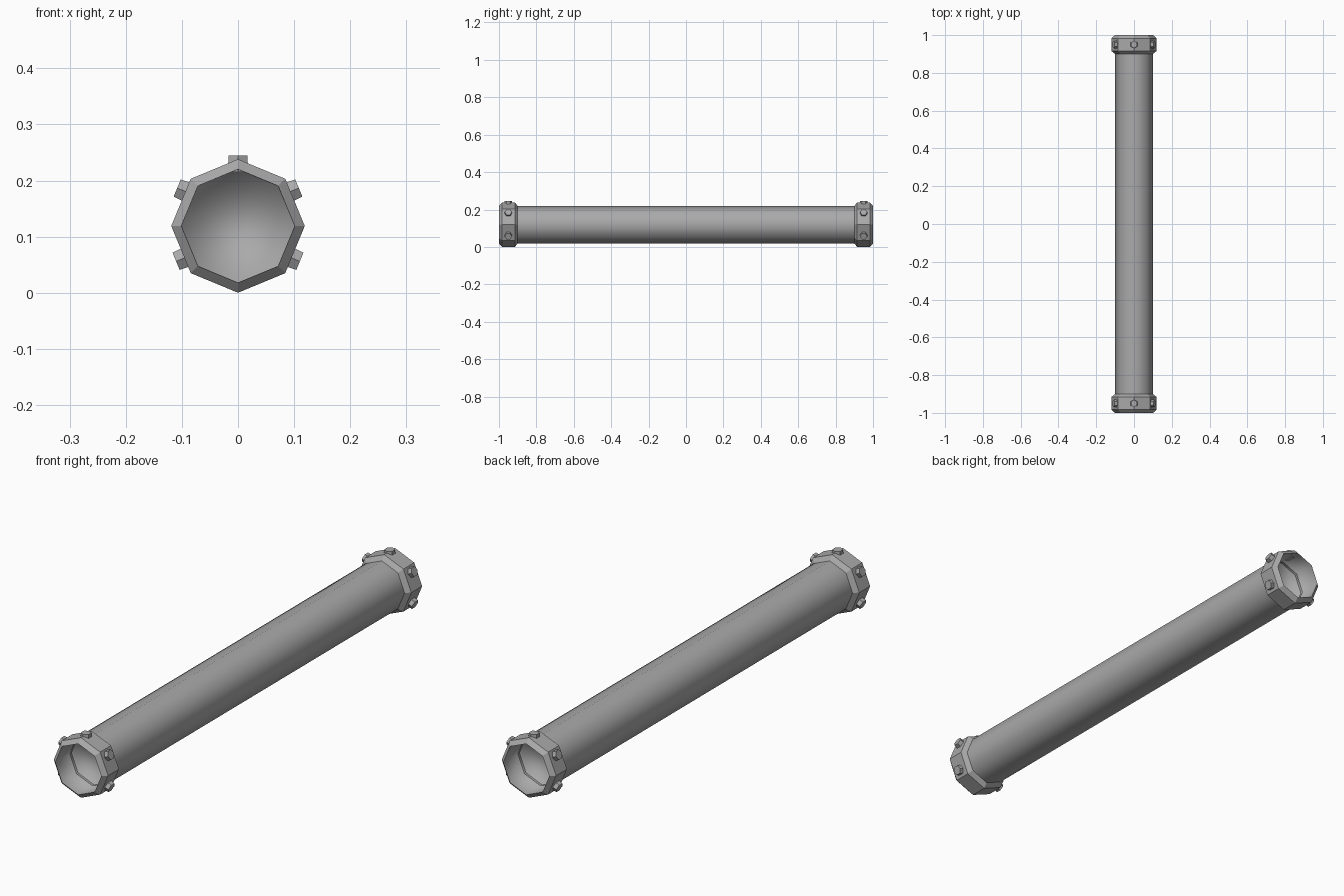
import bpy, bmesh, math
from mathutils import Matrix, Vector

if "Cube" in bpy.data.objects:
    bpy.data.objects.remove(bpy.data.objects["Cube"])

CENTRE = 0.119
SIDES = 8

grey = bpy.data.materials.new("pipe grey")
grey.use_nodes = True
grey.diffuse_color = (0.4, 0.4, 0.4, 1)
grey.node_tree.nodes["Principled BSDF"].inputs["Base Color"].default_value = (0.4, 0.4, 0.4, 1)


def finish(bm, name, smooth):
    for f in bm.faces:
        f.smooth = smooth
    mesh = bpy.data.meshes.new(name)
    bm.to_mesh(mesh)
    bm.free()
    mesh.materials.append(grey)
    obj = bpy.data.objects.new(name, mesh)
    bpy.context.collection.objects.link(obj)
    return obj


def lathe(name, profile, smooth, cap_last=False, flip=False):
    """Sweep (y, radius) points round the long axis with a corner on top."""
    bm = bmesh.new()
    rings = []
    for y, r in profile:
        angles = [math.tau * i / SIDES for i in range(SIDES)]
        rings.append([bm.verts.new((r * math.cos(a), y, CENTRE + r * math.sin(a)))
                      for a in angles])
    for a, b in zip(rings, rings[1:]):
        for i in range(SIDES):
            j = (i + 1) % SIDES
            bm.faces.new((a[i], a[j], b[j], b[i]))
    if cap_last:
        bm.faces.new(rings[-1])
    if flip:
        bmesh.ops.reverse_faces(bm, faces=bm.faces)
    return finish(bm, name, smooth)


def bolt(name, y, angle, offset):
    """Tapered hexagonal bolt head standing on the collar."""
    bm = bmesh.new()
    bmesh.ops.create_cone(bm, cap_ends=True, segments=6, radius1=0.0215,
                          radius2=0.019, depth=0.03)
    out = Vector((math.cos(angle), 0, math.sin(angle)))
    along = Vector((0, 1, 0))
    side = out.cross(along)
    turn = Matrix((along, side, out)).transposed().to_4x4()
    # Points of the hexagon lie along the pipe
    spin = Matrix.Rotation(math.pi / 6, 4, 'Z') if any(
        abs(abs(v.co.y) - 0.0215) < 1e-4 for v in bm.verts) else Matrix()
    tangent = Vector((-math.sin(angle), 0, math.cos(angle)))
    place = out * 0.111 + tangent * offset + Vector((0, y, CENTRE))
    bm.transform(Matrix.Translation(place) @ turn @ spin)
    bmesh.ops.recalc_face_normals(bm, faces=bm.faces)
    return finish(bm, name, False)


# Long pipe
lathe("pipe", [(-0.91, 0.1), (0.91, 0.1)], True, flip=True)

# Bolt axis angle in degrees and sideways shift along the collar face
bolts = {"top": (90, 0), "upper_left": (22.5, 0.021), "upper_right": (157.5, -0.021),
         "lower_left": (-22.5, -0.016), "lower_right": (202.5, 0.016)}

for end, s in (("front", -1), ("back", 1)):
    # Chamfered collar
    lathe(end + "_collar", [(s, 0.101), (s * 0.983, 0.119), (s * 0.915, 0.119),
                            (s * 0.9, 0.1)], False, flip=s < 0)
    # Hollow mouth with a smooth blended floor
    lathe(end + "_mouth", [(s, 0.101), (s * 0.9, 0.1)], True, cap_last=True, flip=s > 0)
    for place, (degrees, offset) in bolts.items():
        bolt(f"{end}_{place}_bolt", s * 0.95, math.radians(degrees), offset)

# Point every shell's faces the right way
for obj in bpy.context.collection.objects:
    if obj.type != 'MESH' or "bolt" in obj.name or obj.data.materials[:1] != [grey]:
        continue
    bm = bmesh.new()
    bm.from_mesh(obj.data)
    bm.normal_update()
    f = next(f for f in bm.faces if len(f.verts) == 4)
    radial = f.calc_center_median() - Vector((0, f.calc_center_median().y, CENTRE))
    if (f.normal.dot(radial) > 0) == ("mouth" in obj.name):
        bmesh.ops.reverse_faces(bm, faces=bm.faces)
    # Keep the mouth floor consistent with its walls
    for face in bm.faces:
        if len(face.verts) == SIDES:
            face.normal_update()
            if face.normal.y * face.calc_center_median().y < 0:
                face.normal_flip()
    bm.to_mesh(obj.data)
    bm.free()
